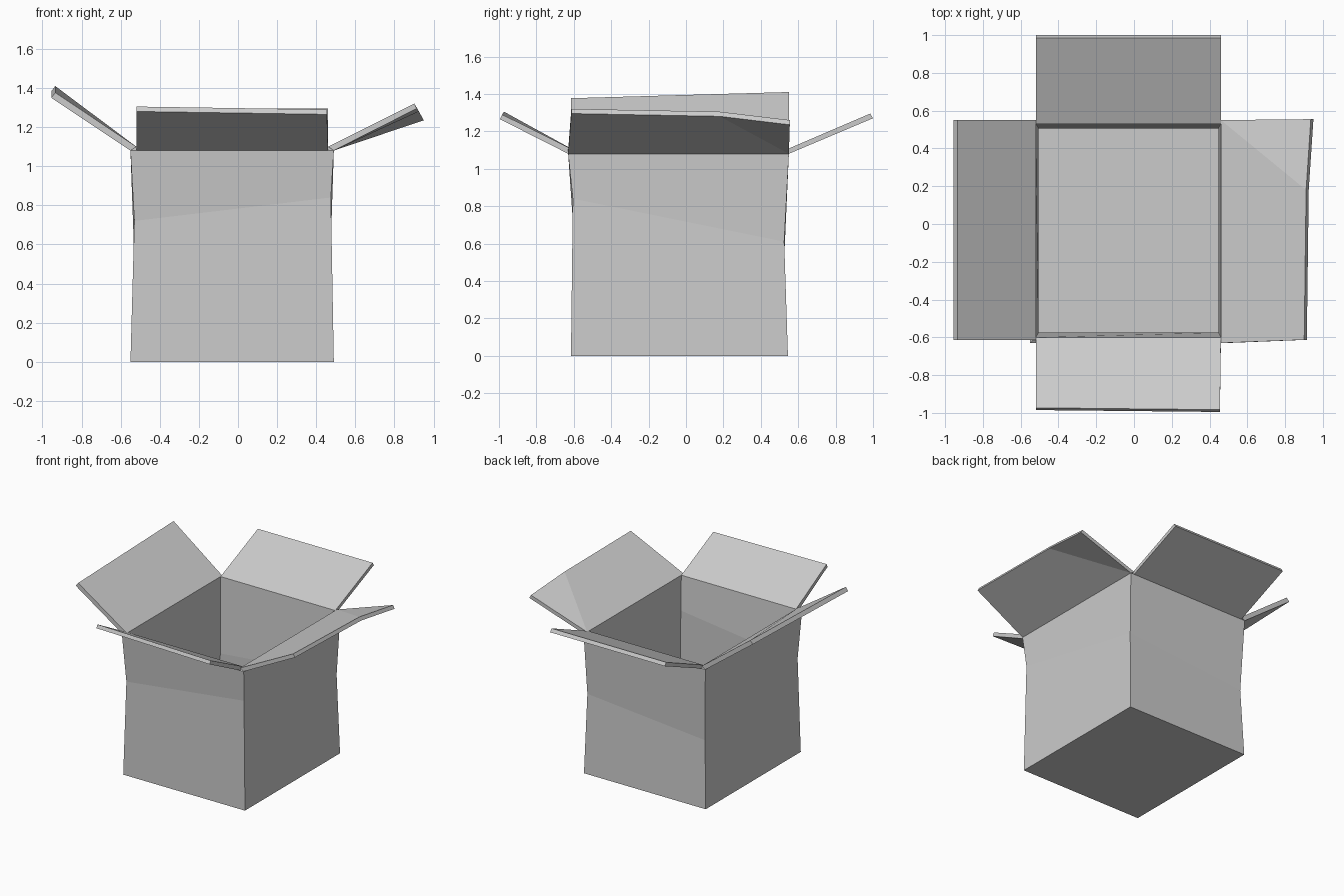
import bpy, bmesh
from mathutils import Vector

cube = bpy.data.objects.get("Cube")
if cube:
    bpy.data.objects.remove(cube, do_unlink=True)

# Single card colour
card = bpy.data.materials.new("card_grey")
card.use_nodes = True
GREY = (0.6, 0.6, 0.6, 1.0)
card.diffuse_color = GREY
card.node_tree.nodes["Principled BSDF"].inputs["Base Color"].default_value = GREY


def finish(name, bm):
    bmesh.ops.recalc_face_normals(bm, faces=bm.faces[:])
    mesh = bpy.data.meshes.new(name)
    bm.to_mesh(mesh)
    bm.free()
    mesh.materials.append(card)
    obj = bpy.data.objects.new(name, mesh)
    bpy.context.collection.objects.link(obj)
    return obj


def ring(x0, x1, y0, y1, heights):
    corners = [(x0, y0), (x1, y0), (x1, y1), (x0, y1)]
    return [(x, y, z) for (x, y), z in zip(corners, heights)]


# Box body: rings run up the outside, over the rim and down the inside
RIM, LIP = 1.08, 1.10
waist = [0.72, 0.84, 0.61, 0.52]
rings = [
    ring(-0.55, 0.49, -0.615, 0.545, [0] * 4),
    ring(-0.53, 0.475, -0.605, 0.525, waist),
    ring(-0.55, 0.49, -0.63, 0.55, [RIM] * 4),
    ring(-0.52, 0.46, -0.60, 0.53, [LIP] * 4),
    ring(-0.505, 0.447, -0.575, 0.505, waist),
    ring(-0.52, 0.46, -0.585, 0.515, [0.03] * 4),
]
bm = bmesh.new()
loops = [[bm.verts.new(p) for p in r] for r in rings]
for low, high in zip(loops, loops[1:]):
    for i in range(4):
        j = (i + 1) % 4
        bm.faces.new((low[i], low[j], high[j], high[i]))
bm.faces.new(loops[0])
bm.faces.new(loops[-1])
finish("box_body", bm)


def flap(name, under, hinge_shift, tip_shift, panels):
    """Card panel: first and last points lie on the hinge, the rest on the tip."""
    bm = bmesh.new()
    n = len(under)
    low = [bm.verts.new(p) for p in under]
    high = [bm.verts.new(Vector(p) + Vector(hinge_shift if i in (0, n - 1) else tip_shift))
            for i, p in enumerate(under)]
    for side in (low, high):
        for panel in panels:
            bm.faces.new([side[i] for i in panel])
    for i in range(n):
        j = (i + 1) % n
        bm.faces.new((low[i], low[j], high[j], high[i]))
    finish(name, bm)


flat = [(0, 1, 2, 3)]
UP = LIP - RIM
flap("front_flap",
     [(-0.52, -0.63, RIM), (-0.52, -0.985, 1.28), (0.455, -0.995, 1.265), (0.46, -0.63, RIM)],
     (0, 0.03, UP), (0, 0.012, 0.025), flat)
flap("back_flap",
     [(-0.52, 0.55, RIM), (-0.52, 1.0, 1.27), (0.46, 1.0, 1.27), (0.46, 0.55, RIM)],
     (0, -0.02, UP), (0, -0.015, 0.025), flat)
flap("right_flap",
     [(-0.55, -0.615, RIM), (-0.955, -0.615, 1.35), (-0.955, 0.55, 1.383), (-0.55, 0.55, RIM)],
     (0.03, 0, UP), (0.02, 0, 0.027), flat)
# This flap has one corner folded down along a diagonal crease
flap("left_flap",
     [(0.49, -0.63, RIM), (0.915, -0.613, 1.295), (0.925, 0.18, 1.28),
      (0.95, 0.555, 1.235), (0.49, 0.55, RIM)],
     (-0.03, 0, UP), (-0.014, 0, 0.025), [(0, 1, 2, 4), (2, 3, 4)])
